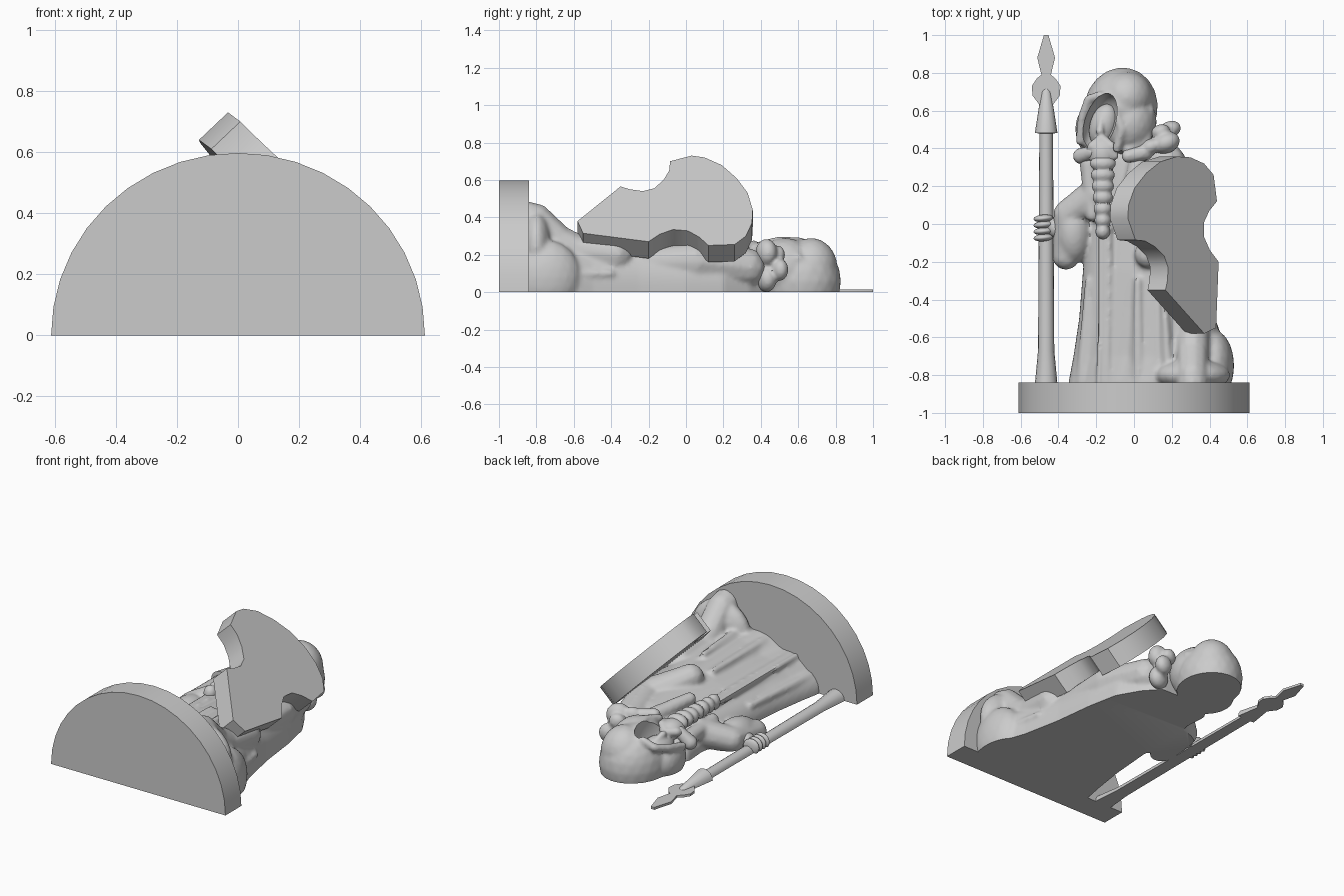
import bpy, bmesh, math
from mathutils import Vector, Matrix

cube = bpy.data.objects.get("Cube")
if cube:
    bpy.data.objects.remove(cube, do_unlink=True)

grey = bpy.data.materials.new("stone grey")
grey.use_nodes = True
COLOR = (0.6, 0.6, 0.6, 1)
grey.diffuse_color = COLOR
grey.node_tree.nodes["Principled BSDF"].inputs["Base Color"].default_value = COLOR


def finish(name, bm, angle=35, voxel=0, smooth=0, carve=None):
    """Make an object, melt or carve it if asked, then slice it flat at the ground."""
    bmesh.ops.recalc_face_normals(bm, faces=bm.faces)
    mesh = bpy.data.meshes.new(name)
    bm.to_mesh(mesh)
    bm.free()
    ob = bpy.data.objects.new(name, mesh)
    bpy.context.collection.objects.link(ob)
    if voxel:
        m = ob.modifiers.new("melt", 'REMESH')
        m.mode, m.voxel_size = 'VOXEL', voxel
    if smooth:
        m = ob.modifiers.new("soften", 'SMOOTH')
        m.factor, m.iterations = 0.5, smooth
    if carve:
        m = ob.modifiers.new("carve", 'BOOLEAN')
        m.operation, m.object, m.solver = 'DIFFERENCE', carve, 'EXACT'
    bpy.context.view_layer.update()
    baked = ob.evaluated_get(bpy.context.evaluated_depsgraph_get())
    bm = bmesh.new()
    bm.from_mesh(baked.to_mesh())
    baked.to_mesh_clear()
    ob.modifiers.clear()
    if min(v.co.z for v in bm.verts) < -1e-4:
        geom = bm.verts[:] + bm.edges[:] + bm.faces[:]
        cut = bmesh.ops.bisect_plane(bm, geom=geom, dist=1e-5, plane_co=(0, 0, 0),
                                     plane_no=(0, 0, 1), clear_inner=True)
        rim = [e for e in cut["geom_cut"] if isinstance(e, bmesh.types.BMEdge)]
        bmesh.ops.triangle_fill(bm, edges=rim, use_beauty=True, normal=(0, 0, -1))
        bmesh.ops.recalc_face_normals(bm, faces=bm.faces)
    bm.to_mesh(mesh)
    bm.free()
    mesh.materials.clear()
    mesh.materials.append(grey)
    bpy.ops.object.select_all(action='DESELECT')
    ob.select_set(True)
    bpy.context.view_layer.objects.active = ob
    bpy.ops.object.shade_smooth_by_angle(angle=math.radians(angle))
    return ob


def blob(bm, pos, size, turn=0, detail=3):
    mat = Matrix.Translation(pos) @ Matrix.Rotation(math.radians(turn), 4, 'Z') @ Matrix.Diagonal((*size, 1))
    bmesh.ops.create_icosphere(bm, subdivisions=detail, radius=1, matrix=mat)


def limb(bm, *path, step=0.3):
    """Rounded tapering limb through points (x, y, z, radius)."""
    for a, b in zip(path, path[1:]):
        a, b = Vector(a), Vector(b)
        n = max(2, int((b - a).length / (step * min(a.w, b.w))))
        for i in range(n + 1):
            p = a.lerp(b, i / n)
            blob(bm, p.xyz, (p.w,) * 3, detail=2)


def prism(bm, points, offset):
    face = bm.faces.new([bm.verts.new(p) for p in points])
    out = bmesh.ops.extrude_face_region(bm, geom=[face])["geom"]
    bmesh.ops.translate(bm, vec=offset, verts=[v for v in out if isinstance(v, bmesh.types.BMVert)])


def skin(bm, rings):
    rows = [[bm.verts.new(p) for p in ring] for ring in rings]
    for r, s in zip(rows, rows[1:]):
        for i in range(len(r)):
            j = (i + 1) % len(r)
            bm.faces.new((r[i], r[j], s[j], s[i]))
    bm.faces.new(rows[0])
    bm.faces.new(rows[-1])


# Half-disc base
bm = bmesh.new()
arc = [math.pi * i / 20 for i in range(21)]
prism(bm, [(0.612 * math.cos(t), -1, 0.597 * math.sin(t)) for t in arc], (0, 0.16, 0))
finish("base", bm, 30)

# Tilted shield with a bite on each side
bm = bmesh.new()
outline = [(-0.58, 0.38), (-0.35, 0.565), (-0.30, 0.55), (-0.23, 0.54), (-0.17, 0.555), (-0.12, 0.60),
           (-0.09, 0.65), (-0.085, 0.70), (0.03, 0.73), (0.10, 0.72), (0.19, 0.68), (0.27, 0.61),
           (0.33, 0.53), (0.357, 0.44), (0.353, 0.37), (0.32, 0.30), (0.26, 0.255), (0.12, 0.25),
           (0.07, 0.295), (0.01, 0.328), (-0.07, 0.335), (-0.14, 0.31), (-0.20, 0.27), (-0.55, 0.315)]
prism(bm, [(0.7 - 0.09 * y - z, y, z) for y, z in outline], (-0.095, 0, -0.09))
finish("shield", bm, 35)

# Robe: lofted sections (y, left edge, right edge, height) with fluted folds
stations = [(-0.86, -0.35, 0.50, 0.31), (-0.7, -0.32, 0.50, 0.29), (-0.5, -0.29, 0.43, 0.28),
            (-0.25, -0.27, 0.38, 0.27), (0.0, -0.25, 0.35, 0.25), (0.2, -0.25, 0.31, 0.23),
            (0.34, -0.26, 0.23, 0.2), (0.46, -0.18, 0.12, 0.16)]
rings = []
for a, b in zip(stations, stations[1:]):
    for k in range(5):
        y, lo, hi, h = Vector(a).lerp(Vector(b), k / 5)
        low = max(0, -y)
        ring = [(hi, y, -0.08)]
        for i in range(49):
            t = math.pi * i / 48
            c, s = math.cos(t), math.sin(t)
            fold = (0.004 + 0.026 * low) * abs(math.sin(5.5 * t + 1.5 * y)) * s
            ring.append(((lo + hi) / 2 + (hi - lo) / 2 * c, y,
                         h * s ** 0.75 * (0.9 - 0.06 * low + (0.22 + 0.1 * low) * c) + fold))
        rings.append(ring + [(lo, y, -0.08)])
bm = bmesh.new()
skin(bm, rings)

# Leg pushing forward under the hem
limb(bm, (0.31, -0.38, 0.2, 0.1), (0.31, -0.58, 0.22, 0.09), (0.31, -0.68, 0.27, 0.09),
     (0.31, -0.8, 0.39, 0.085), (0.31, -0.84, 0.4, 0.085))
blob(bm, (0.31, -0.8, 0.24), (0.2, 0.09, 0.2))
blob(bm, (0.42, -0.75, 0.08), (0.11, 0.19, 0.2))
# Sleeve with its hanging cuff
limb(bm, (-0.2, 0.16, 0.1, 0.09), (-0.35, 0.05, 0.05, 0.08), (-0.36, -0.17, 0.02, 0.075))
blob(bm, (-0.32, -0.04, 0.03), (0.1, 0.17, 0.11))
# Arm behind the shield, with the fist
limb(bm, (0.17, 0.32, 0.13, 0.11), (0.24, 0.05, 0.16, 0.11), (0.08, -0.16, 0.25, 0.08))
limb(bm, (0.24, 0.05, 0.16, 0.11), (0.26, -0.28, 0.15, 0.09))
# Sash folds, side creases and the cloth band on the chest
for x, r in ((-0.175, 0.017), (-0.135, 0.02)):
    limb(bm, (x, -0.02, 0.19, r), (x, -0.45, 0.19, r), (x - 0.01, -0.85, 0.195, r))
for x, y, z in ((-0.24, -0.3, 0.1), (0.02, -0.3, 0.25), (0.16, -0.4, 0.28), (0.4, -0.4, 0.1)):
    limb(bm, (x, y, z, 0.02), (x * 1.15, -0.84, z - 0.01, 0.035))
limb(bm, (-0.24, 0.32, 0.13, 0.05), (-0.22, 0.05, 0.14, 0.04))
limb(bm, (0.02, 0.32, 0.2, 0.05), (-0.06, 0.05, 0.23, 0.04))
finish("robe", bm, 40, voxel=0.013, smooth=3)

# Knotted shoulder cloth
bm = bmesh.new()
for x, y, z, r in ((0.17, 0.43, 0.21, 0.075), (0.19, 0.5, 0.12, 0.06), (0.14, 0.49, 0.2, 0.05),
                   (0.17, 0.43, 0.07, 0.07), (0.09, 0.41, 0.22, 0.055)):
    blob(bm, (x, y, z), (r, r * 0.75, r), 20)
limb(bm, (-0.03, 0.36, 0.24, 0.038), (0.06, 0.38, 0.22, 0.045))
limb(bm, (-0.28, 0.36, 0.13, 0.045), (-0.22, 0.38, 0.19, 0.035))
finish("shoulder_knot", bm, 40, voxel=0.011, smooth=2)

# Hood, hollowed where it opens
bm = bmesh.new()
blob(bm, (-0.185, 0.53, 0.25), (0.085, 0.17, 0.17), -20)
cavity = finish("hood_cutter", bm)
cavity.hide_render = True
bm = bmesh.new()
blob(bm, (-0.07, 0.61, 0.06), (0.195, 0.22, 0.225), -12)
blob(bm, (-0.03, 0.53, 0.13), (0.15, 0.17, 0.16), -10)
blob(bm, (-0.04, 0.67, 0.13), (0.14, 0.14, 0.16), -10)
blob(bm, (-0.2, 0.49, 0.06), (0.11, 0.15, 0.13), 8)
rim = [(-0.285, 0.44, 0.14), (-0.275, 0.56, 0.17), (-0.24, 0.66, 0.2), (-0.18, 0.68, 0.235),
       (-0.1, 0.61, 0.27), (-0.065, 0.5, 0.275), (-0.09, 0.4, 0.25)]
limb(bm, *[(*p, 0.025) for p in rim])
limb(bm, (0.08, 0.6, 0.18, 0.03), (0.06, 0.44, 0.2, 0.035), (-0.03, 0.39, 0.22, 0.035))
finish("hood", bm, 40, voxel=0.012, smooth=3, carve=cavity)
bpy.data.objects.remove(cavity, do_unlink=True)

# Face, nose and moustache
bm = bmesh.new()
blob(bm, (-0.16, 0.52, 0.12), (0.075, 0.12, 0.08), -15)
limb(bm, (-0.175, 0.55, 0.185, 0.014), (-0.18, 0.49, 0.205, 0.022))
limb(bm, (-0.17, 0.45, 0.2, 0.028), (-0.12, 0.41, 0.22, 0.028), (-0.1, 0.36, 0.22, 0.02))
limb(bm, (-0.17, 0.45, 0.2, 0.028), (-0.22, 0.41, 0.2, 0.028), (-0.24, 0.36, 0.18, 0.02))
blob(bm, (-0.165, 0.37, 0.19), (0.07, 0.09, 0.06))
finish("face", bm, 40, voxel=0.009, smooth=2)

# Ringed beard braid, partly melted together
bm = bmesh.new()
for i in range(7):
    w = 0.07 - 0.005 * i
    blob(bm, (-0.165, 0.32 - 0.06 * i, 0.215 - 0.002 * i), (w, 0.042, 0.05))
finish("beard", bm, 30, voxel=0.009, smooth=2)

# Spear shaft and socket, turned along its length
bm = bmesh.new()
turned = [(-0.85, 0.06), (-0.67, 0.043), (0.48, 0.036), (0.481, 0.06), (0.7, 0.026), (0.72, 0.012)]
skin(bm, [[(-0.465 + r * math.cos(k * math.pi / 8), y, r * math.sin(k * math.pi / 8))
           for k in range(16)] for y, r in turned])
finish("spear_shaft", bm, 30)

# Flat spear blade
bm = bmesh.new()
half = [(0.012, 1.0), (0.047, 0.88), (0.025, 0.79), (0.05, 0.77), (0.076, 0.73), (0.072, 0.68), (0.035, 0.63)]
blade = [(-0.465 + w, y, 0) for w, y in half] + [(-0.465 - w, y, 0) for w, y in reversed(half)]
prism(bm, blade, (0, 0, 0.015))
finish("spear_blade", bm, 30)

# Hand gripping the shaft
bm = bmesh.new()
for i in range(4):
    blob(bm, (-0.48, 0.03 - 0.034 * i, 0.03), (0.052, 0.02, 0.05), 5)
blob(bm, (-0.41, -0.02, 0.03), (0.05, 0.055, 0.05))
finish("hand", bm, 30)
